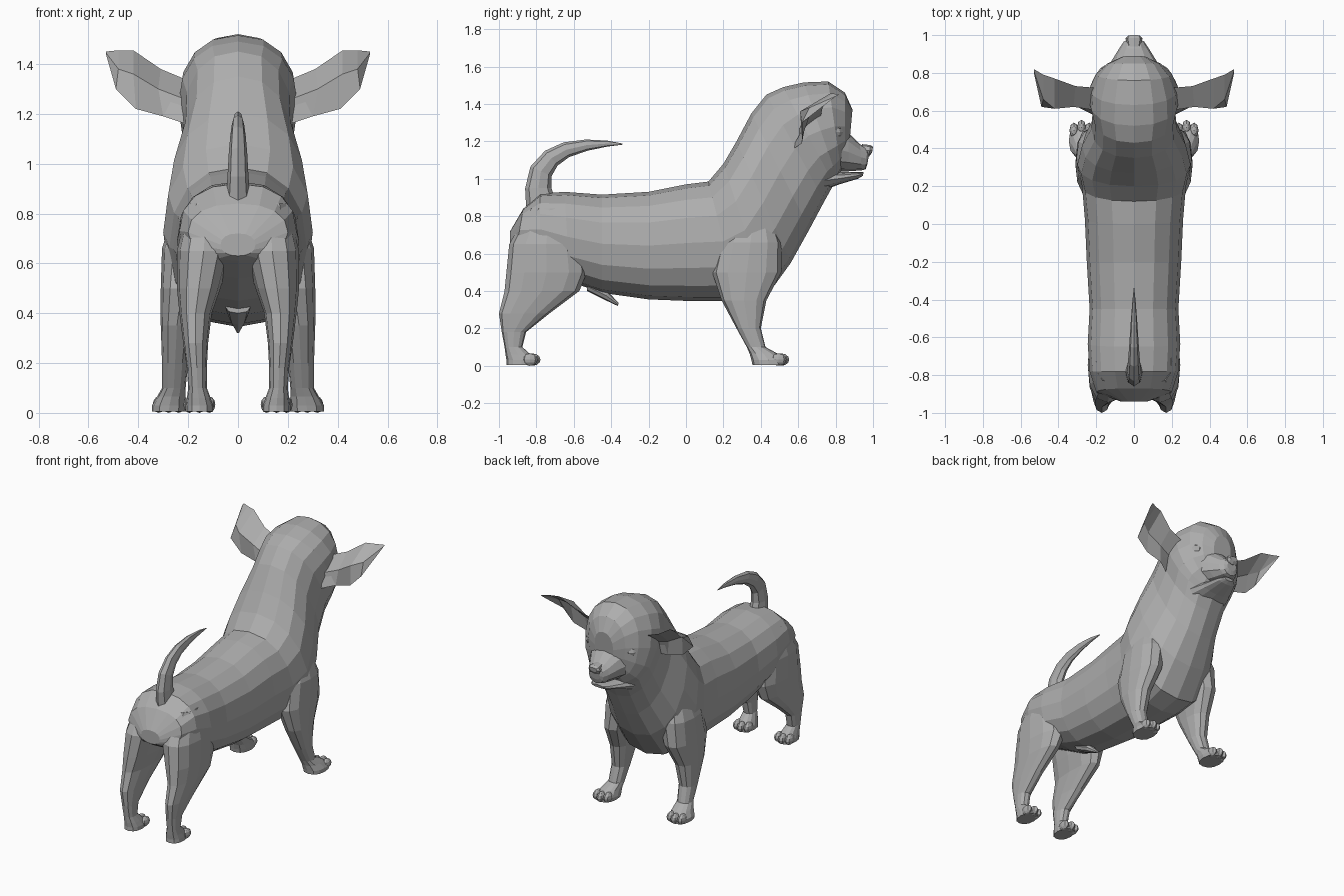
import bpy, bmesh
from math import sin, cos, pi, copysign
from mathutils import Vector, Matrix

cube = bpy.data.objects.get("Cube")
if cube:
    bpy.data.objects.remove(cube, do_unlink=True)

coat = bpy.data.materials.new("grey_coat")
coat.use_nodes = True
GREY = (0.42, 0.42, 0.42, 1)
coat.diffuse_color = GREY
coat.node_tree.nodes["Principled BSDF"].inputs["Base Color"].default_value = GREY


def finish(name, bm, mirror=False):
    """Turn a bmesh into an object, optionally mirrored across x."""
    bmesh.ops.recalc_face_normals(bm, faces=bm.faces)
    mesh = bpy.data.meshes.new(name)
    bm.to_mesh(mesh)
    bm.free()
    mesh.materials.append(coat)
    obj = bpy.data.objects.new(name, mesh)
    bpy.context.collection.objects.link(obj)
    if mirror:
        mod = obj.modifiers.new("Mirror", "MIRROR")
        mod.use_mirror_merge = False
    return obj


def skin(name, loops, mirror=False):
    """Bridge a row of closed loops and cap both ends."""
    bm = bmesh.new()
    rows = [[bm.verts.new(p) for p in loop] for loop in loops]
    for a, b in zip(rows, rows[1:]):
        for i in range(len(a)):
            j = (i + 1) % len(a)
            bm.faces.new((a[i], a[j], b[j], b[i]))
    bm.faces.new(rows[0])
    bm.faces.new(rows[-1])
    return finish(name, bm, mirror)


def ring(centre, u, v, sides, power):
    """Rounded section spanned by half axes u and v."""
    soft = lambda t: copysign(abs(t) ** power, t)
    angles = [2 * pi * i / sides for i in range(sides)]
    return [centre + u * soft(cos(a)) + v * soft(sin(a)) for a in angles]


def spine_loft(name, stations, sides=16, power=0.88):
    """Each station: top y, top z, bottom y, bottom z, half width."""
    loops = []
    for ty, tz, by, bz, w in stations:
        top, bottom = Vector((0, ty, tz)), Vector((0, by, bz))
        loops.append(ring((top + bottom) / 2, (top - bottom) / 2,
                          Vector((w, 0, 0)), sides, power))
    return skin(name, loops)


def leg_loft(name, stations):
    """Each station: z, back y, front y, inner x, outer x."""
    loops = []
    for z, y0, y1, x0, x1 in stations:
        loops.append(ring(Vector(((x0 + x1) / 2, (y0 + y1) / 2, z)),
                          Vector(((x1 - x0) / 2, 0, 0)),
                          Vector((0, (y1 - y0) / 2, 0)), 12, 0.85))
    return skin(name, loops, mirror=True)


def blobs(name, items, segments=10, turn=0):
    """Mirrored ellipsoids, each given as centre and radii."""
    bm = bmesh.new()
    for centre, size in items:
        m = Matrix.Translation(centre) @ Matrix.Rotation(turn, 4, 'Z') @ Matrix.Diagonal((*size, 1))
        bmesh.ops.create_uvsphere(bm, u_segments=segments, v_segments=6, radius=1, matrix=m)
    return finish(name, bm, mirror=True)


# Trunk, neck and skull in one sweep
spine_loft("body_and_head", [
    (-.94, .72, -.94, .63, .07),
    (-.87, .84, -.91, .61, .20),
    (-.78, .92, -.78, .54, .235),
    (-.65, .93, -.62, .45, .245),
    (-.45, .915, -.45, .39, .235),
    (-.20, .93, -.20, .355, .25),
    (.00, .97, .05, .345, .26),
    (.12, .985, .28, .345, .275),
    (.20, 1.08, .43, .37, .30),
    (.27, 1.20, .56, .55, .275),
    (.35, 1.35, .66, .73, .225),
    (.43, 1.45, .74, .88, .22),
    (.52, 1.49, .79, .97, .24),
    (.63, 1.515, .81, 1.0, .235),
    (.76, 1.52, .83, 1.04, .20),
    (.85, 1.46, .85, 1.1, .14),
    (.89, 1.37, .87, 1.15, .07),
])

# Muzzle, lower jaw and nose
spine_loft("muzzle", [
    (.76, 1.30, .76, 1.04, .18),
    (.87, 1.245, .87, 1.04, .115),
    (.93, 1.185, .94, 1.045, .075),
    (.97, 1.165, .96, 1.05, .055),
    (.98, 1.14, .97, 1.08, .035),
], sides=12)
spine_loft("lower_jaw", [
    (.74, 1.04, .74, .94, .15),
    (.84, 1.035, .82, .97, .11),
    (.92, 1.035, .92, 1.0, .07),
    (.95, 1.035, .945, 1.015, .035),
], sides=12)
spine_loft("nose", [
    (.94, 1.185, .95, 1.12, .035),
    (.985, 1.18, .98, 1.12, .045),
    (1.0, 1.17, .995, 1.14, .03),
], sides=8)

# Eyes with brow lids
blobs("eyes", [((.155, .79, 1.25), (.04, .055, .036))], turn=.5)
blobs("eyelids", [((.145, .785, 1.272), (.045, .062, .022))], turn=.5)

# Cupped ears: upper edge, back ridge and lower edge from root to tip
ear_loops = []
for upper, back, lower in [
    ((.19, .72, 1.33), (.19, .60, 1.25), (.18, .56, 1.15)),
    ((.31, .73, 1.38), (.32, .62, 1.30), (.30, .62, 1.19)),
    ((.42, .77, 1.455), (.42, .61, 1.36), (.41, .62, 1.22)),
    ((.48, .79, 1.455), (.48, .66, 1.38), (.49, .62, 1.30)),
    ((.53, .82, 1.45), (.53, .81, 1.445), (.53, .80, 1.44)),
]:
    u, b, l = Vector(upper), Vector(back), Vector(lower)
    ear_loops.append([u, b, l, b.lerp((u + l) / 2, .35)])
skin("ears", ear_loops, mirror=True)

# Legs
leg_loft("front_legs", [
    (.80, .26, .46, .10, .26),
    (.66, .18, .51, .10, .305),
    (.50, .14, .51, .14, .31),
    (.35, .19, .43, .18, .31),
    (.20, .27, .40, .20, .305),
    (.10, .325, .425, .21, .305),
    (.065, .34, .49, .21, .325),
    (.03, .35, .53, .205, .345),
    (.005, .355, .53, .21, .345),
])
leg_loft("hind_legs", [
    (.84, -.84, -.62, .05, .20),
    (.65, -.945, -.55, .03, .245),
    (.50, -.96, -.53, .07, .245),
    (.40, -.97, -.57, .105, .235),
    (.28, -1.0, -.73, .12, .22),
    (.18, -.985, -.855, .125, .205),
    (.10, -.97, -.875, .125, .20),
    (.06, -.965, -.83, .11, .205),
    (.03, -.96, -.80, .10, .21),
    (.005, -.96, -.80, .10, .21),
])

# Toes, three to a paw
for name, x, y in (("front_toes", .278, .51), ("hind_toes", .155, -.82)):
    blobs(name, [((x + k * .04, y - abs(k) * .015, .033), (.024, .042, .033))
                 for k in (-1, 0, 1)], segments=8)

# Curled tail: y, z, thickness, swept along its own direction
path = [(-.77, .84, .085), (-.79, .95, .07), (-.775, 1.04, .062), (-.72, 1.11, .052),
        (-.64, 1.155, .042), (-.53, 1.18, .03), (-.42, 1.188, .016), (-.34, 1.185, .003)]
tail_loops = []
for i, (y, z, r) in enumerate(path):
    a, b = path[max(i - 1, 0)], path[min(i + 1, len(path) - 1)]
    along = Vector((0, b[0] - a[0], b[1] - a[1])).normalized()
    side = Vector((1, 0, 0))
    tail_loops.append(ring(Vector((0, y, z)), along.cross(side) * r, side * r * .6, 8, 1))
skin("tail", tail_loops)

# Small pointed tuft under the belly
spine_loft("belly_tuft", [
    (-.53, .45, -.53, .40, .05),
    (-.42, .40, -.44, .355, .035),
    (-.36, .335, -.365, .32, .006),
], sides=8)
